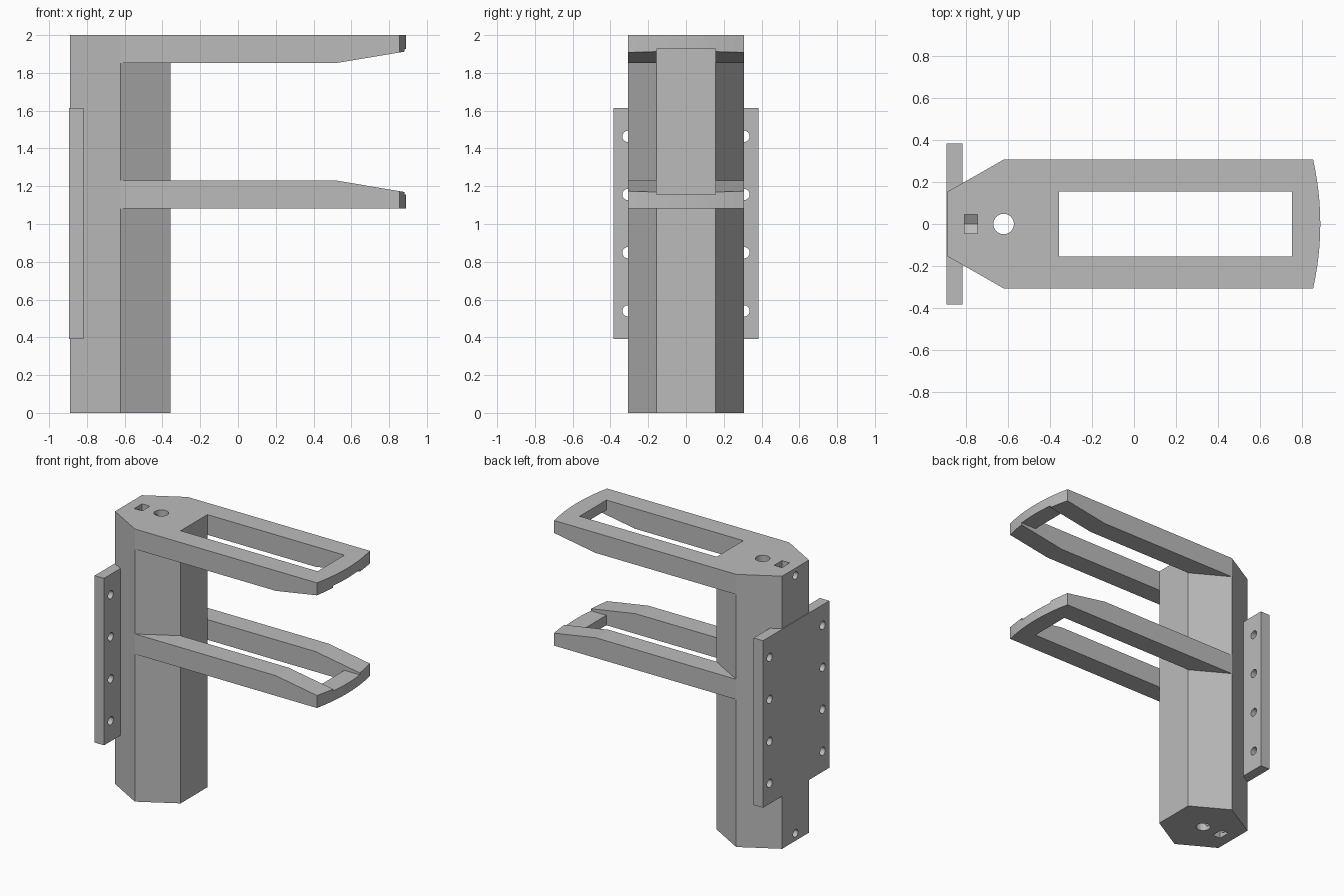
import bpy
import bmesh
from math import cos, sin, pi
from mathutils import Vector

if "Cube" in bpy.data.objects:
    bpy.data.objects.remove(bpy.data.objects["Cube"])

grey = bpy.data.materials.new("Matte grey")
grey.use_nodes = True
colour = (0.5, 0.5, 0.5, 1)
grey.diffuse_color = colour
grey.node_tree.nodes["Principled BSDF"].inputs["Base Color"].default_value = colour


def prism(name, axis, points, low, high):
    """Extrude a closed profile along x, y or z."""
    place = {"x": lambda a, b: (low, a, b),
             "y": lambda a, b: (a, low, b),
             "z": lambda a, b: (a, b, low)}[axis]
    step = Vector([(high - low) * (axis == k) for k in "xyz"])
    bm = bmesh.new()
    face = bm.faces.new([bm.verts.new(place(*p)) for p in points])
    new = bmesh.ops.extrude_face_region(bm, geom=[face])["geom"]
    bmesh.ops.translate(bm, vec=step, verts=[v for v in new if isinstance(v, bmesh.types.BMVert)])
    bmesh.ops.recalc_face_normals(bm, faces=bm.faces)
    mesh = bpy.data.meshes.new(name)
    bm.to_mesh(mesh)
    bm.free()
    mesh.materials.append(grey)
    obj = bpy.data.objects.new(name, mesh)
    bpy.context.collection.objects.link(obj)
    return obj


def rect(a0, a1, b0, b1):
    return [(a0, b0), (a1, b0), (a1, b1), (a0, b1)]


def ring(a, b, radius, sides=24, turn=0):
    return [(a + radius * cos(2 * pi * i / sides + turn),
             b + radius * sin(2 * pi * i / sides + turn)) for i in range(sides)]


def combine(obj, tool, operation="DIFFERENCE"):
    """Apply a boolean and discard the tool."""
    mod = obj.modifiers.new("Boolean", "BOOLEAN")
    mod.operation, mod.solver, mod.object = operation, "EXACT", tool
    bpy.context.view_layer.objects.active = obj
    bpy.ops.object.modifier_apply(modifier=mod.name)
    bpy.data.objects.remove(tool)


BACK, MID, FRONT = -0.889, -0.622, -0.357
HALF, INNER = 0.307, 0.155
TIP_X, TIP_BULGE = 0.855, 0.034

# Hexagonal column
column = prism("column", "z", [(BACK, -INNER), (MID, -HALF), (FRONT, -INNER),
                               (FRONT, INNER), (MID, HALF), (BACK, INNER)], 0, 2)


def arm(name, flat, s):
    """Slotted arm: one flat side at z = flat, body and taper towards s."""
    ys = [HALF * (i / 6 - 1) for i in range(13)]
    tip = [(TIP_X + TIP_BULGE * (1 - (y / HALF) ** 2), y) for y in ys]
    z0, z1 = sorted((flat, flat + s * 0.148))
    body = prism(name, "z", [(MID, -HALF)] + tip + [(MID, HALF)], z0, z1)
    # Tapered nose
    combine(body, prism("taper", "y", [(0.52, flat + s * 0.148), (0.95, flat + s * 0.076),
                                       (0.95, flat + s * 0.3), (0.52, flat + s * 0.3)], -1, 1))
    # Long slot and the shallow step across the end bar
    combine(body, prism("slot", "z", rect(-0.4, 0.755, -INNER, INNER), 0.5, 2.5))
    z0, z1 = sorted((flat + s * 0.073, flat + s * 0.3))
    combine(body, prism("step", "z", rect(0.7, 1, -INNER, INNER), z0, z1))
    return body


# Upper and lower arms merged into the column
for name, flat, s in (("upper_arm", 2, -1), ("lower_arm", 1.082, 1)):
    combine(column, arm(name, flat, s), "UNION")

# Vertical bore
combine(column, prism("bore", "z", ring(MID, 0, 0.049, 32), -0.1, 2.1))

# Nut pockets with pointed floors, and the screw holes that meet them
for end, s in ((2, -1), (0, 1)):
    pocket = [(-0.045, end - s * 0.1), (0.045, end - s * 0.1), (0.045, end + s * 0.081),
              (0, end + s * 0.107), (-0.045, end + s * 0.081)]
    combine(column, prism("nut_pocket", "x", pocket, -0.81, -0.747))
    combine(column, prism("screw_hole", "x", ring(0, end + s * 0.055, 0.028), -1, MID))

# Mounting plate with two rows of holes
plate = prism("mounting_plate", "z", rect(-0.894, -0.818, -0.384, 0.384), 0.39, 1.615)
for side in (-1, 1):
    for i in range(4):
        hole = ring(side * 0.307, 0.54 + i * 0.308, 0.03)
        combine(plate, prism("plate_hole", "x", hole, -1, -0.7))
